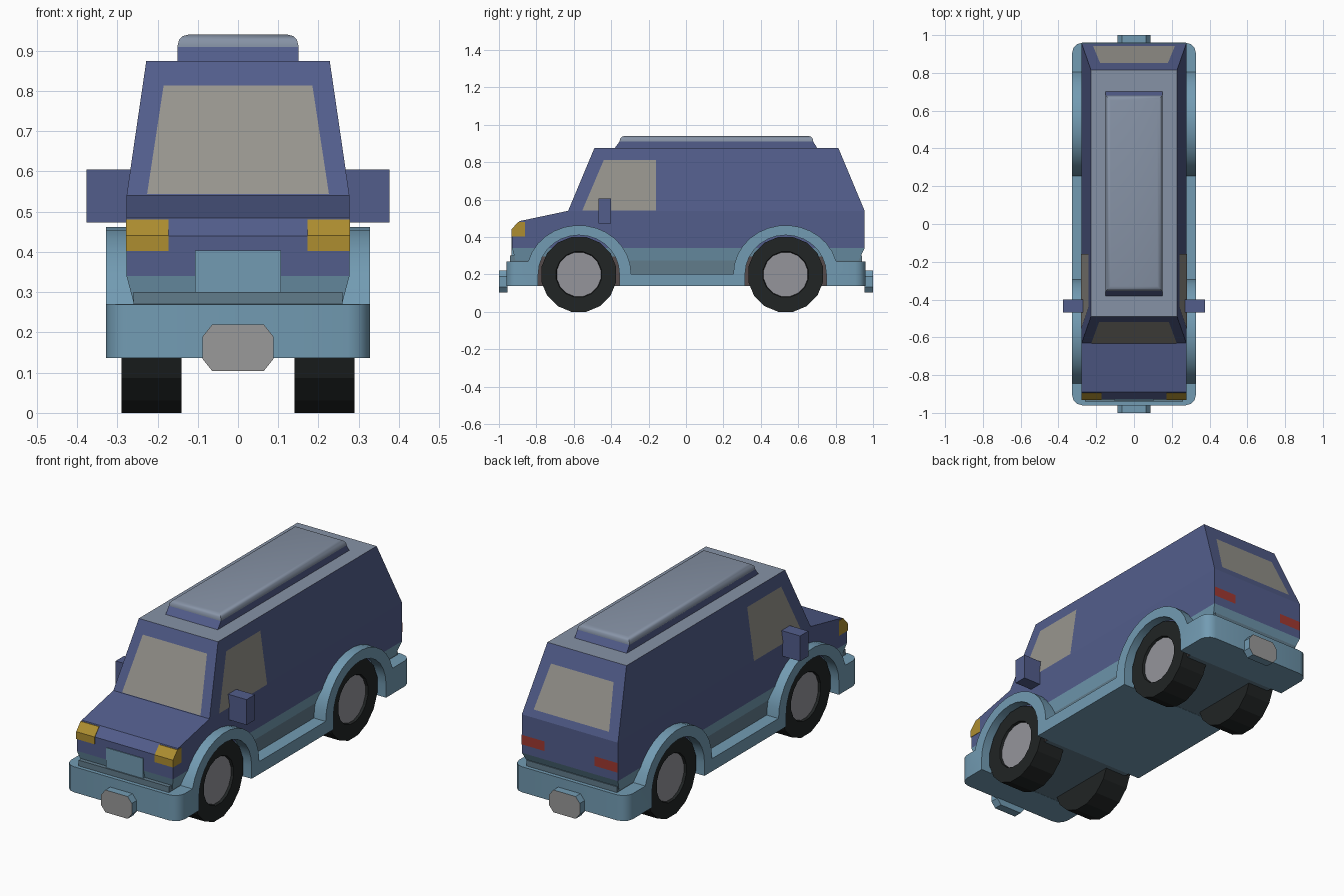
import bpy, bmesh, math
from mathutils import Vector

if "Cube" in bpy.data.objects:
    bpy.data.objects.remove(bpy.data.objects["Cube"])


def mat(name, *rgb):
    m = bpy.data.materials.new(name)
    m.diffuse_color = (*rgb, 1)
    m.use_nodes = True
    m.node_tree.nodes["Principled BSDF"].inputs["Base Color"].default_value = m.diffuse_color
    return m


PAINT = mat("paint", 0.085, 0.11, 0.26)
ROOF = mat("roof_paint", 0.24, 0.29, 0.38)
TRIM = mat("trim", 0.17, 0.33, 0.45)
FLOOR = mat("floor", 0.12, 0.2, 0.26)
TYRE = mat("tyre", 0.015, 0.018, 0.018)
WELL = mat("well", 0.09, 0.07, 0.07)
HUB = mat("hub", 0.3, 0.3, 0.33)
GLASS = mat("glass", 0.31, 0.3, 0.27)
LAMP = mat("lamp", 0.42, 0.27, 0.03)
RED = mat("tail", 0.35, 0.04, 0.03)
PLATE = mat("plate", 0.32, 0.32, 0.32)


def finish(name, bm, *mats):
    me = bpy.data.meshes.new(name)
    bm.to_mesh(me)
    bm.free()
    ob = bpy.data.objects.new(name, me)
    bpy.context.collection.objects.link(ob)
    for m in mats:
        me.materials.append(m)
    return ob


def smooth(ob, angle=35):
    bpy.ops.object.select_all(action='DESELECT')
    ob.select_set(True)
    bpy.context.view_layer.objects.active = ob
    bpy.ops.object.shade_smooth_by_angle(angle=math.radians(angle))


def prism(profile, left=None):
    """Side profile of (y, z, x) points spanned to the mirrored x, or to x = left."""
    bm = bmesh.new()
    a = [bm.verts.new((x, y, z)) for y, z, x in profile]
    b = [bm.verts.new((-x if left is None else left, y, z)) for y, z, x in profile]
    n = len(a)
    bm.faces.new(a)
    bm.faces.new(b[::-1])
    for i in range(n):
        bm.faces.new((a[i], b[i], b[(i + 1) % n], a[(i + 1) % n]))
    bmesh.ops.recalc_face_normals(bm, faces=bm.faces)
    return bm


def box(x0, x1, y0, y1, z0, z1):
    return prism([(y0, z0, x1), (y1, z0, x1), (y1, z1, x1), (y0, z1, x1)], x0)


def panel(name, pts, m):
    """Flat panel lifted slightly off the body surface."""
    v = [Vector(p) for p in pts]
    n = (v[1] - v[0]).cross(v[2] - v[0]).normalized()
    c = sum(v, Vector()) / len(v)
    if n.dot(c - Vector((0, 0.1, 0.5))) < 0:
        n, v = -n, v[::-1]
    bm = bmesh.new()
    bm.faces.new([bm.verts.new(p + n * 0.003) for p in v])
    return finish(name, bm, m)


def arc(cy, ry, rz, a0, a1, n=14):
    return [(cy + ry * math.cos(t), 0.203 + rz * math.sin(t))
            for t in (math.radians(a0 + (a1 - a0) * i / n) for i in range(n + 1))]


AXLES = (-0.573, 0.533)
W, WR = 0.277, 0.228

# lower body, painted body with bonnet, tapered cabin
finish("lower_body", prism([(-0.89, 0.2, 0.24), (0.885, 0.2, 0.24),
                            (0.955, 0.34, W), (-0.93, 0.34, W)]), TRIM)
finish("body", prism([(y, z, W) for y, z in
                      [(-0.93, 0.34), (0.955, 0.34), (0.955, 0.54), (-0.63, 0.54),
                       (-0.89, 0.485), (-0.93, 0.44)]]), PAINT)
bm = prism([(-0.63, 0.54, W), (0.955, 0.54, W), (0.815, 0.875, WR), (-0.49, 0.875, WR)])
for f in bm.faces:
    f.material_index = 1 if f.normal.z > 0.9 else 0
finish("cabin", bm, PAINT, ROOF)

# bumpers, wheel arches and sills as one trim band
outline = [(-0.96, 0.137), (-0.96, 0.27)]
outline += arc(AXLES[0], 0.28, 0.26, 165, 0)
outline += arc(AXLES[1], 0.28, 0.26, 180, 15)
outline += [(0.96, 0.27), (0.96, 0.137), (0.75, 0.137)]
outline += arc(AXLES[1], 0.217, 0.207, 0, 180)
outline += [(AXLES[1] - 0.217, 0.137), (AXLES[0] + 0.217, 0.137)]
outline += arc(AXLES[0], 0.217, 0.207, 0, 180)
outline += [(AXLES[0] - 0.217, 0.137)]
bm = prism([(y, z, 0.328) for y, z in outline])
corners = [e for e in bm.edges
           if all(abs(v.co.y) > 0.959 for v in e.verts)
           and abs(e.verts[0].co.x - e.verts[1].co.x) < 1e-4]
bmesh.ops.bevel(bm, geom=corners, offset=0.055, segments=3, profile=0.5, affect='EDGES')
bmesh.ops.triangulate(bm, faces=[f for f in bm.faces if len(f.verts) > 4])
smooth(finish("trim_band", bm, TRIM))

# floor pan and wheel wells
finish("floor_pan", box(-0.26, 0.26, -0.94, 0.94, 0.138, 0.3), FLOOR)
for cy in AXLES:
    finish("wheel_well", prism([(y, z, 0.265) for y, z in
                                [(cy + 0.225, 0.14)] + arc(cy, 0.225, 0.215, 0, 180)
                                + [(cy - 0.225, 0.14)]]), WELL)

# wheels: 16-sided tyres with recessed hub faces
for cy in AXLES:
    for s in (-1, 1):
        r, n = 0.2 / math.cos(math.pi / 16), 16
        ring = [(cy + r * math.cos((i + .5) * math.tau / n),
                 0.2 + r * math.sin((i + .5) * math.tau / n), s * 0.29) for i in range(n)]
        bm = prism(ring, s * 0.14)
        face = max(bm.faces, key=lambda f: s * f.calc_center_median().x)
        bmesh.ops.inset_region(bm, faces=[face], thickness=0.08)
        bmesh.ops.inset_region(bm, faces=[face], thickness=0.004, depth=-0.012)
        face.material_index = 1
        finish("wheel", bm, TYRE, HUB)

# roof box: sloped base and rounded lid
finish("roof_box_base", prism([(-0.385, 0.87, 0.15), (0.705, 0.87, 0.15),
                               (0.68, 0.91, 0.15), (-0.355, 0.91, 0.15)]), PAINT)
bm = box(-0.15, 0.15, -0.355, 0.68, 0.905, 0.94)
top = [e for e in bm.edges if all(v.co.z > 0.93 for v in e.verts)]
bmesh.ops.bevel(bm, geom=top, offset=0.026, segments=3, profile=0.5, affect='EDGES')
smooth(finish("roof_box_lid", bm, ROOF), 40)

# windows
def cabin_x(z):
    return W - (z - 0.54) * (W - WR) / 0.335


def end_window(name, sign, zb, zt, xb, xt):
    y = (lambda z: -0.63 + (z - 0.54) * 0.14 / 0.335) if sign < 0 else \
        (lambda z: 0.955 - (z - 0.54) * 0.14 / 0.335)
    panel(name, [(-xb, y(zb), zb), (xb, y(zb), zb), (xt, y(zt), zt), (-xt, y(zt), zt)], GLASS)


end_window("windscreen", -1, 0.543, 0.812, 0.226, 0.185)
end_window("rear_window", 1, 0.575, 0.79, 0.217, 0.18)

for s in (-1, 1):
    panel("side_window", [(s * cabin_x(z), y, z) for y, z in
                          [(-0.555, 0.54), (-0.16, 0.54), (-0.16, 0.81), (-0.44, 0.81)]], GLASS)
    # door mirror with glass on its rear face
    finish("mirror", box(s * 0.25, s * 0.377, -0.468, -0.4, 0.473, 0.605), PAINT)
    panel("mirror_glass", [(s * x, -0.402, z) for x, z in
                           [(0.285, 0.483), (0.367, 0.483), (0.367, 0.585), (0.285, 0.585)]], PLATE)
    # headlamp wrapping the corner, tail lamp
    finish("headlamp", prism([(y, z, s * 0.279) for y, z in
                              [(-0.933, 0.403), (-0.933, 0.441), (-0.897, 0.481),
                               (-0.862, 0.481), (-0.862, 0.403)]], s * 0.173), LAMP)
    panel("tail_lamp", [(s * x, 0.955, z) for x, z in
                        [(0.145, 0.385), (0.276, 0.385), (0.276, 0.435), (0.145, 0.435)]], RED)
    # octagonal number plate on each bumper (s = front / rear)
    bm = bmesh.new()
    pts = [(sx * x, 0.162 + sz * z) for sx, sz, x, z in
           [(1, 1, .064, .058), (1, 1, .088, .028), (1, -1, .088, .028), (1, -1, .064, .058),
            (-1, -1, .064, .058), (-1, -1, .088, .028), (-1, 1, .088, .028), (-1, 1, .064, .058)]]
    f = bm.faces.new([bm.verts.new((x, s * 0.955, z)) for x, z in pts])
    ext = bmesh.ops.extrude_face_region(bm, geom=[f])
    for v in ext["geom"]:
        if isinstance(v, bmesh.types.BMVert):
            v.co.y = s * 1.0
    bmesh.ops.recalc_face_normals(bm, faces=bm.faces)
    for f in bm.faces:
        f.material_index = 1 if abs(f.calc_center_median().y) > 0.999 else 0
    finish("number_plate", bm, TRIM, PLATE)

# grille
finish("grille", box(-0.107, 0.107, -0.934, -0.88, 0.268, 0.404), TRIM)
